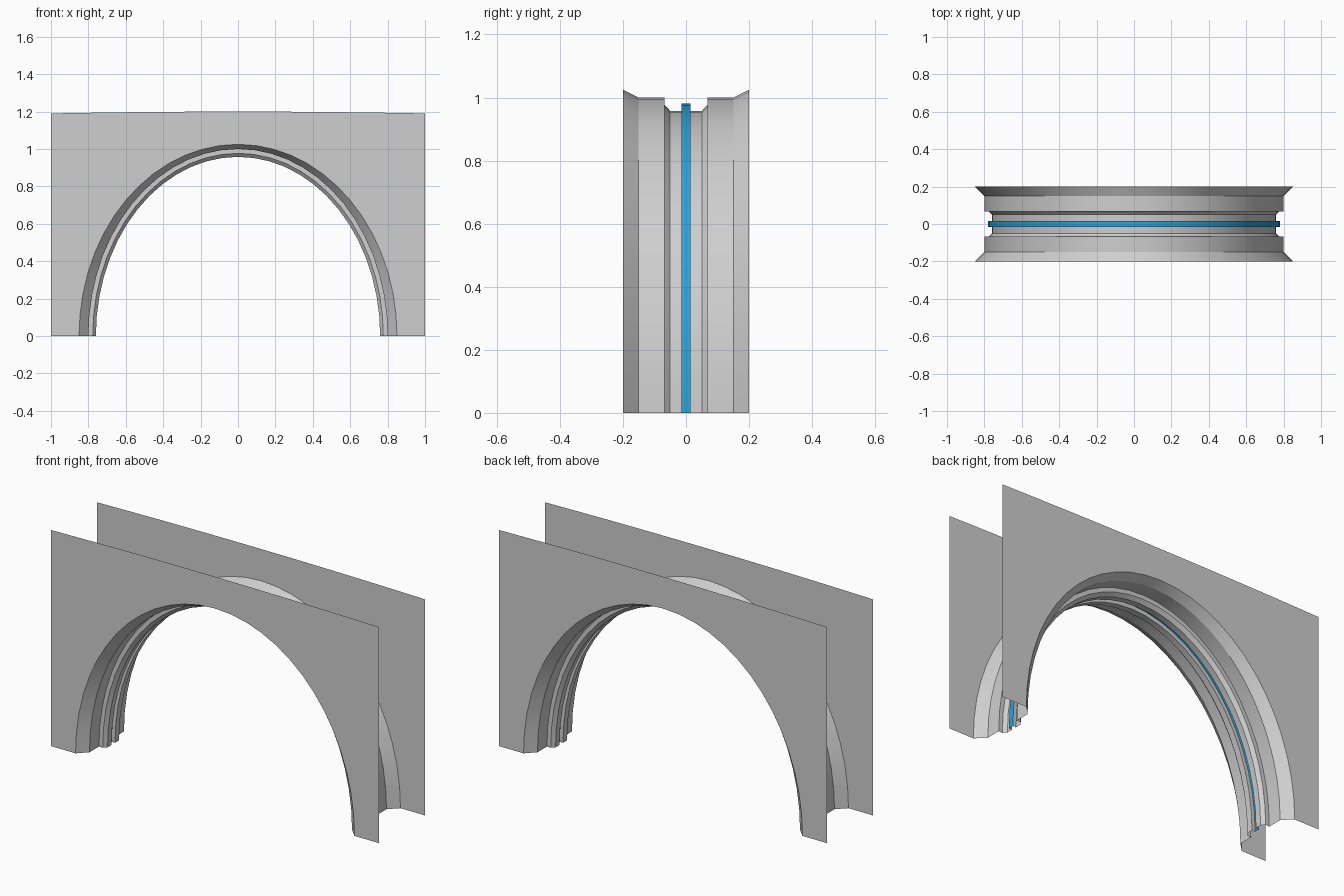
import bpy, bmesh, math

if "Cube" in bpy.data.objects:
    bpy.data.objects.remove(bpy.data.objects["Cube"])

SEGMENTS = 28


def material(name, color):
    m = bpy.data.materials.new(name)
    m.diffuse_color = (*color, 1)
    m.use_nodes = True
    m.node_tree.nodes["Principled BSDF"].inputs["Base Color"].default_value = m.diffuse_color
    return m


grey = material("light grey", (0.62, 0.62, 0.62))
blue = material("light strip blue", (0.025, 0.36, 0.69))


def ellipse(half_width, height):
    """Points (x, z) of the arch from the right foot to the left foot."""
    return [(half_width * math.cos(math.pi * i / SEGMENTS),
             height * math.sin(math.pi * i / SEGMENTS)) for i in range(SEGMENTS + 1)]


def build(name, rows, mat, smooth=True):
    """Skin neighbouring rows of points with quads."""
    bm = bmesh.new()
    vs = [[bm.verts.new(p) for p in row] for row in rows]
    for a, b in zip(vs, vs[1:]):
        for i in range(len(a) - 1):
            bm.faces.new((a[i], a[i + 1], b[i + 1], b[i]))
    mesh = bpy.data.meshes.new(name)
    bm.to_mesh(mesh)
    bm.free()
    mesh.materials.append(mat)
    ob = bpy.data.objects.new(name, mesh)
    bpy.context.collection.objects.link(ob)
    if smooth:
        bpy.context.view_layer.objects.active = ob
        ob.select_set(True)
        bpy.ops.object.shade_smooth_by_angle(angle=math.radians(25))
        ob.select_set(False)
    return ob


def sweep(name, profile, mat):
    """Sweep a profile of (y, half width, height) along the arch."""
    return build(name, [[(x, y, z) for x, z in ellipse(w, h)] for y, w, h in profile], mat)


# Moulded inner lining, front half then back half
half = [(-0.2, 0.85, 1.025), (-0.15, 0.80, 1.0), (-0.068, 0.80, 1.0),
        (-0.068, 0.777, 0.977), (-0.05, 0.76, 0.958), (-0.015, 0.76, 0.958),
        (-0.015, 0.78, 0.981)]
sweep("front_lining", half, grey)
sweep("back_lining", [(-y, w, h) for y, w, h in reversed(half)], grey)

# Recessed light strip at the bottom of the groove
sweep("light_strip", [half[-1], (0.015, 0.78, 0.981)], blue)


def rim_point(x, z):
    """Project an arch point out to the edge of the wall panel."""
    t = min(1 / max(abs(x), 1e-6), 1.2 / max(z, 1e-6))
    px, pz = x * t, z * t
    return px, min(pz, 1.2 - 0.01 * abs(px) ** 2)


# Flat wall panels around the opening
for name, y, flip in (("front_wall", -0.2, False), ("back_wall", 0.2, True)):
    inner = ellipse(0.85, 1.025)
    outer = [rim_point(x, z) for x, z in inner]
    # move the nearest rim point on each side into the panel corner
    for s in (-1, 1):
        k = min(range(len(outer)),
                key=lambda i: math.hypot(outer[i][0] - s, outer[i][1] - 1.19))
        outer[k] = (s, 1.19)
    rows = [[(x, y, z) for x, z in inner], [(x, y, z) for x, z in outer]]
    build(name, rows[::-1] if flip else rows, grey, smooth=False)
